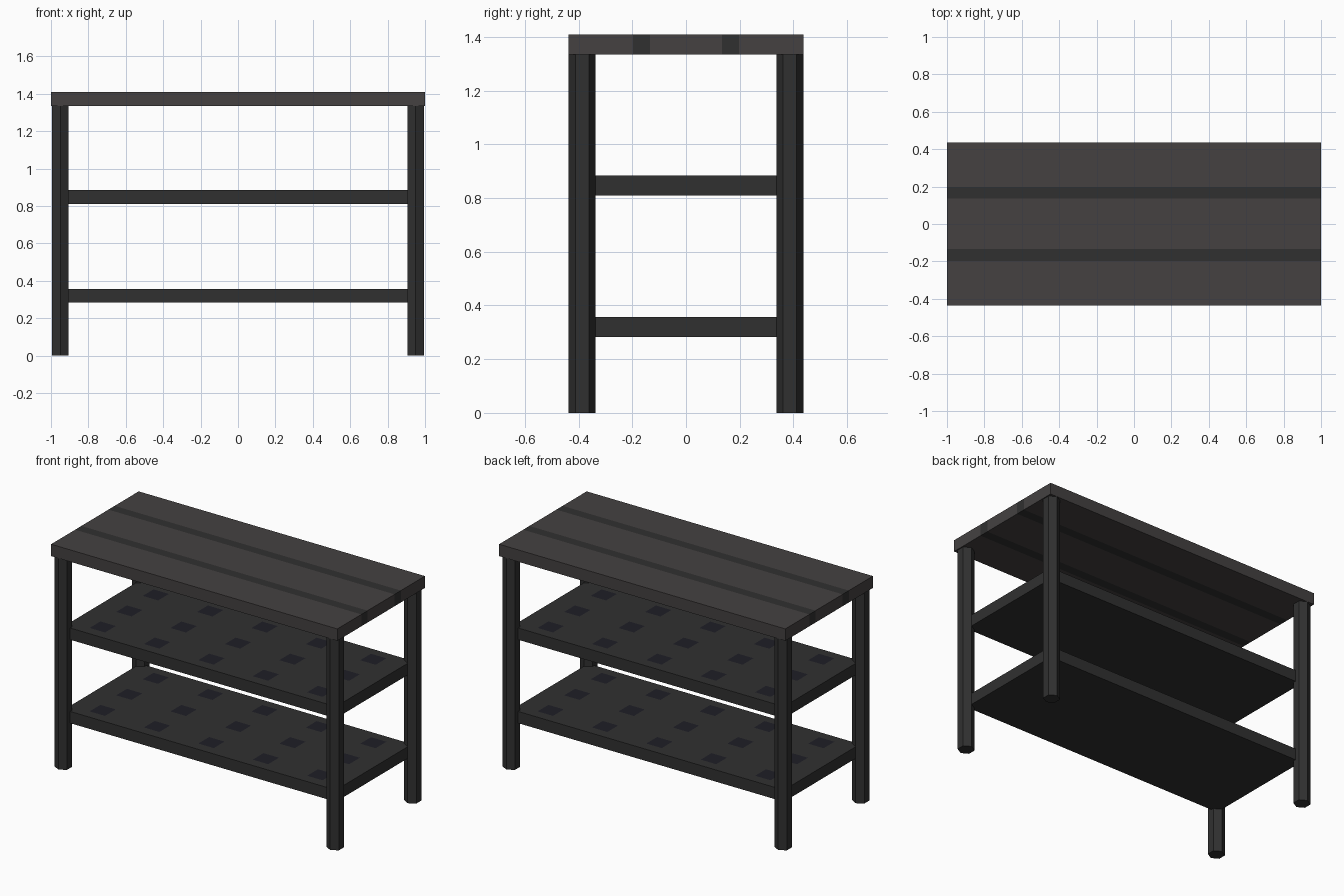
import bpy
import bmesh
import math
from mathutils import Matrix

if "Cube" in bpy.data.objects:
    bpy.data.objects.remove(bpy.data.objects["Cube"])


def material(name, rgb):
    m = bpy.data.materials.new(name)
    m.diffuse_color = (*rgb, 1.0)
    m.use_nodes = True
    m.node_tree.nodes["Principled BSDF"].inputs["Base Color"].default_value = m.diffuse_color
    return m


PLANK = material("plank_grey", (0.058, 0.053, 0.053))
DARK = material("dark_grey", (0.030, 0.030, 0.030))
PATCH = material("patch_blue_black", (0.013, 0.013, 0.019))


def finish(name, bm, mat):
    mesh = bpy.data.meshes.new(name)
    bm.to_mesh(mesh)
    bm.free()
    mesh.materials.append(mat)
    obj = bpy.data.objects.new(name, mesh)
    bpy.context.collection.objects.link(obj)
    return obj


def box(name, x, y, z, mat):
    """Box from (min, max) ranges on each axis."""
    bm = bmesh.new()
    centre = [(a + b) / 2 for a, b in (x, y, z)]
    size = [b - a for a, b in (x, y, z)]
    bmesh.ops.create_cube(bm, size=1, matrix=Matrix.Translation(centre) @ Matrix.Diagonal((*size, 1)))
    return finish(name, bm, mat)


# Table top: three planks with two flush dark strips between them
top_z = (1.335, 1.41)
edges = [-0.437, -0.197, -0.135, 0.135, 0.197, 0.437]
for i in range(5):
    strip = i % 2 == 1
    box(f"top_strip_{i}" if strip else f"top_plank_{i}",
        (-1, 1), (edges[i], edges[i + 1]), top_z, DARK if strip else PLANK)

# Hexagonal legs, corners pointing front and back
for sx, side in ((-1, "left"), (1, "right")):
    for sy, end in ((-1, "front"), (1, "back")):
        bm = bmesh.new()
        place = Matrix.Translation((0.95 * sx, 0.387 * sy, 1.335 / 2)) @ Matrix.Rotation(math.pi / 2, 4, 'Z')
        bmesh.ops.create_cone(bm, cap_ends=True, segments=6, radius1=0.05, radius2=0.05,
                              depth=1.335, matrix=place)
        # put a corner exactly on the +y direction whatever the primitive's start angle
        v = bm.verts[:][0].co
        angle = math.atan2(v.y - 0.387 * sy, v.x - 0.95 * sx)
        bmesh.ops.rotate(bm, verts=bm.verts, cent=(0.95 * sx, 0.387 * sy, 0),
                         matrix=Matrix.Rotation(math.pi / 2 - angle, 3, 'Z'))
        finish(f"{end}_{side}_leg", bm, DARK)

# Shelves with a 5 x 3 grid of dark square patches lying on top
for name, z0, z1 in (("lower_shelf", 0.283, 0.357), ("upper_shelf", 0.81, 0.884)):
    box(name, (-0.95, 0.95), (-0.38, 0.38), (z0, z1), DARK)
    bm = bmesh.new()
    for i in range(-2, 3):
        for j in range(-1, 2):
            spot = Matrix.Translation((0.38 * i, 0.265 * j, z1 + 0.002))
            bmesh.ops.create_grid(bm, x_segments=1, y_segments=1, size=0.0535, matrix=spot)
    finish(name + "_patches", bm, PATCH)
